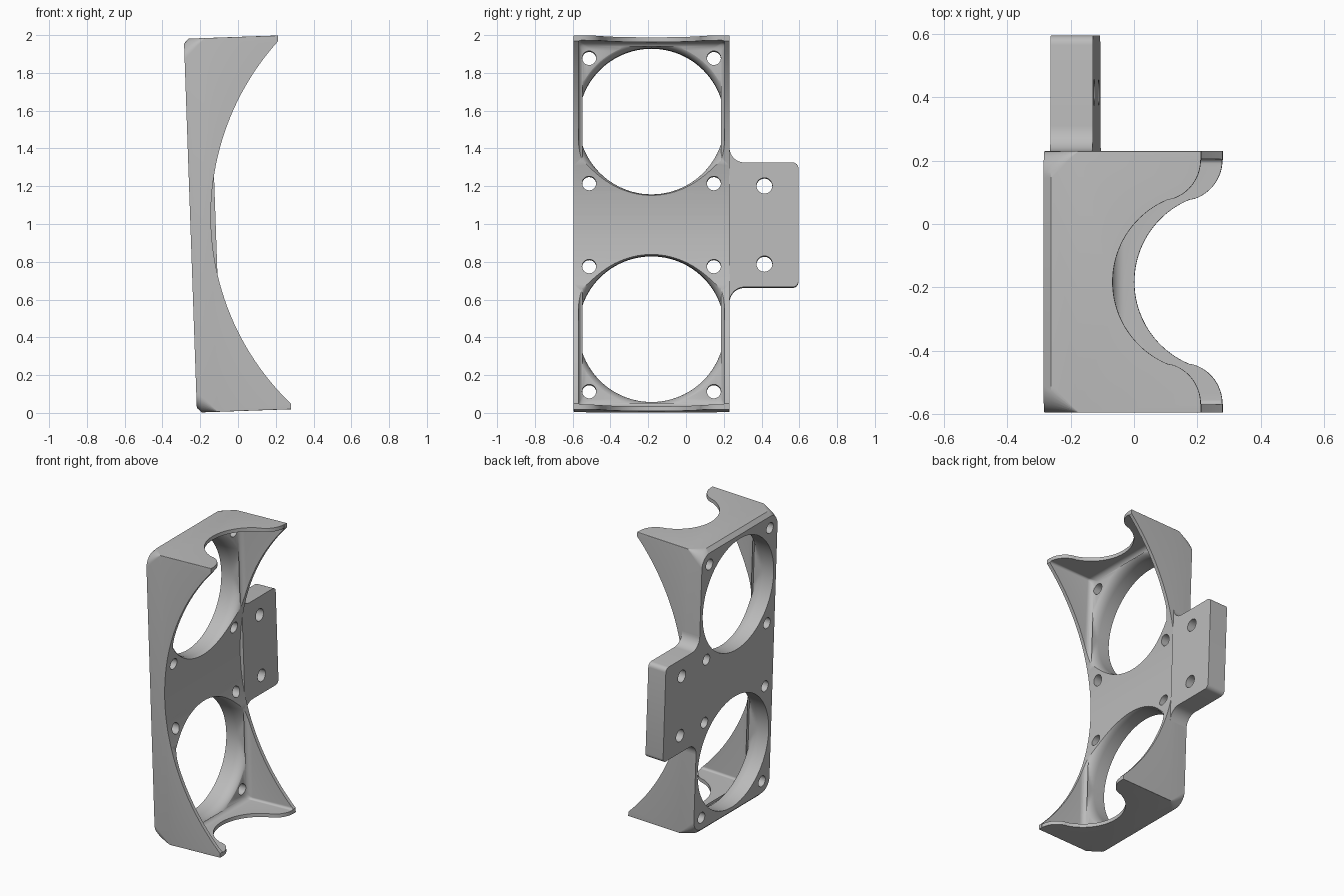
import bpy, bmesh
from math import sin, cos, atan2, pi, radians

cube = bpy.data.objects.get("Cube")
if cube:
    bpy.data.objects.remove(cube, do_unlink=True)

grey = bpy.data.materials.new("light_grey")
grey.use_nodes = True
COLOUR = (0.5, 0.5, 0.5, 1)
grey.diffuse_color = COLOUR
grey.node_tree.nodes["Principled BSDF"].inputs["Base Color"].default_value = COLOUR

MID_Y = -0.1825          # centre line of the frame
HALF_Y, HALF_Z = 0.4125, 0.99
BACK, FRONT = -0.252, 0.246
WALL = 0.025


def arc(ca, cb, r, start, end, n=12):
    return [(ca + r * cos(start + (end - start) * i / n),
             cb + r * sin(start + (end - start) * i / n)) for i in range(n + 1)]


def circle(cy, cz, r, n=64):
    return arc(cy, cz, r, 0, 2 * pi, n)[:-1]


def rounded(hy, hz, r):
    """Rectangle with rounded corners, centred on the frame."""
    pts = []
    for i, (sy, sz) in enumerate([(1, 1), (-1, 1), (-1, -1), (1, -1)]):
        pts += arc(MID_Y + sy * (hy - r), sz * (hz - r), r, i * pi / 2, (i + 1) * pi / 2, 8)
    return pts


def loft(name, rings):
    """Solid skinned through rings of equal point count."""
    bm = bmesh.new()
    loops = [[bm.verts.new(p) for p in ring] for ring in rings]
    for a, b in zip(loops, loops[1:]):
        for i in range(len(a)):
            j = (i + 1) % len(a)
            bm.faces.new((a[i], a[j], b[j], b[i]))
    bm.faces.new(loops[0])
    bm.faces.new(loops[-1])
    bmesh.ops.recalc_face_normals(bm, faces=bm.faces)
    mesh = bpy.data.meshes.new(name)
    bm.to_mesh(mesh)
    bm.free()
    mesh.materials.append(grey)
    obj = bpy.data.objects.new(name, mesh)
    bpy.context.collection.objects.link(obj)
    return obj


def loft_x(name, sections):
    return loft(name, [[(x, y, z) for y, z in pts] for x, pts in sections])


def cut(obj, cutter):
    mod = obj.modifiers.new("cut", 'BOOLEAN')
    mod.operation, mod.solver, mod.object = 'DIFFERENCE', 'EXACT', cutter
    bpy.context.view_layer.objects.active = obj
    bpy.ops.object.modifier_apply(modifier=mod.name)
    bpy.data.objects.remove(cutter, do_unlink=True)


def drill(obj, y, z, r):
    pts = circle(y, z, r, 32)
    cut(obj, loft_x("drill", [(-0.5, pts), (0.5, pts)]))


# Outer block: chamfered end edges and corners tapering out towards the front
frame = loft_x("fan_frame", [
    (BACK, rounded(HALF_Y, HALF_Z - 0.025, 0.085)),
    (BACK + 0.025, rounded(HALF_Y, HALF_Z, 0.085)),
    (BACK + 0.11, rounded(HALF_Y, HALF_Z, 0.002)),
    (FRONT, rounded(HALF_Y, HALF_Z, 0.002))])

# Hollow interior with a filleted floor
FLOOR, FILLET = -0.105, 0.04
hollow = []
for i in range(7):
    a = i / 6 * pi / 2
    inset = WALL + FILLET * (1 - sin(a))
    hollow.append((FLOOR + FILLET * (1 - cos(a)),
                   rounded(HALF_Y - inset, HALF_Z - inset, 0.045 - 0.03 * sin(a))))
hollow.append((0.5, hollow[-1][1]))
cut(frame, loft_x("hollow", hollow))

# Curved sweep across the front of the side walls
SWEEP = 1.379
profile = circle(-0.143 + SWEEP, 0, SWEEP, 192)
cut(frame, loft("sweep", [[(x, y, z) for x, z in profile] for y in (-1, 1)]))

# Scalloped notch in both end walls
lip, bowl, ease = 0.385, 0.28, 0.13
cx, ex = 0.247, 0.115
turn = atan2(lip, ex - cx)
half = arc(ex, lip, ease, 0, turn - pi, 14) + arc(cx, 0, bowl, turn, pi, 20)[1:]
outline = [(0.5, lip)] + half + [(x, -y) for x, y in reversed(half[:-1])] + [(0.5, -lip)]
cut(frame, loft("notch", [[(x, MID_Y + y, z) for x, y in outline] for z in (-1.2, 1.2)]))

# Large round openings with a flared inner lip, and their corner screw holes
BORE = 0.387
for side in (-1, 1):
    cz = side * 0.55
    sections = [(-0.5, circle(MID_Y, cz, BORE, 96))]
    for i in range(9):
        a = i / 8 * pi / 2
        ring = circle(MID_Y, cz, BORE + 0.045 * (1 - cos(a)), 96)
        ring = [(max(MID_Y - BORE, min(MID_Y + BORE, y)), max(-0.962, min(0.962, z)))
                for y, z in ring]
        sections.append((-0.17 + 0.07 * sin(a), ring))
    cut(frame, loft_x("bore", sections))
    for z in (0.22, 0.883):
        for y in (-0.33, 0.33):
            drill(frame, MID_Y + y, side * z, 0.037)

# Side mounting tab with filleted root
edge = (arc(0.31, 0.41, 0.08, pi, 1.5 * pi)
        + arc(0.565, 0.30, 0.03, pi / 2, 0, 6))
tab_outline = [(0.228, 0.41)] + edge
tab_outline += [(y, -z) for y, z in reversed(tab_outline)]
tab = loft_x("mounting_tab", [(BACK, tab_outline), (-0.118, tab_outline)])
for z in (-0.207, 0.207):
    drill(tab, 0.415, z, 0.042)

# Smooth shading and the slight lean of the whole bracket
bpy.ops.object.select_all(action='DESELECT')
for obj in (frame, tab):
    obj.rotation_euler.y = radians(-2)
    obj.location.z = 1
    obj.select_set(True)
bpy.context.view_layer.objects.active = frame
bpy.ops.object.shade_smooth_by_angle(angle=radians(30))
